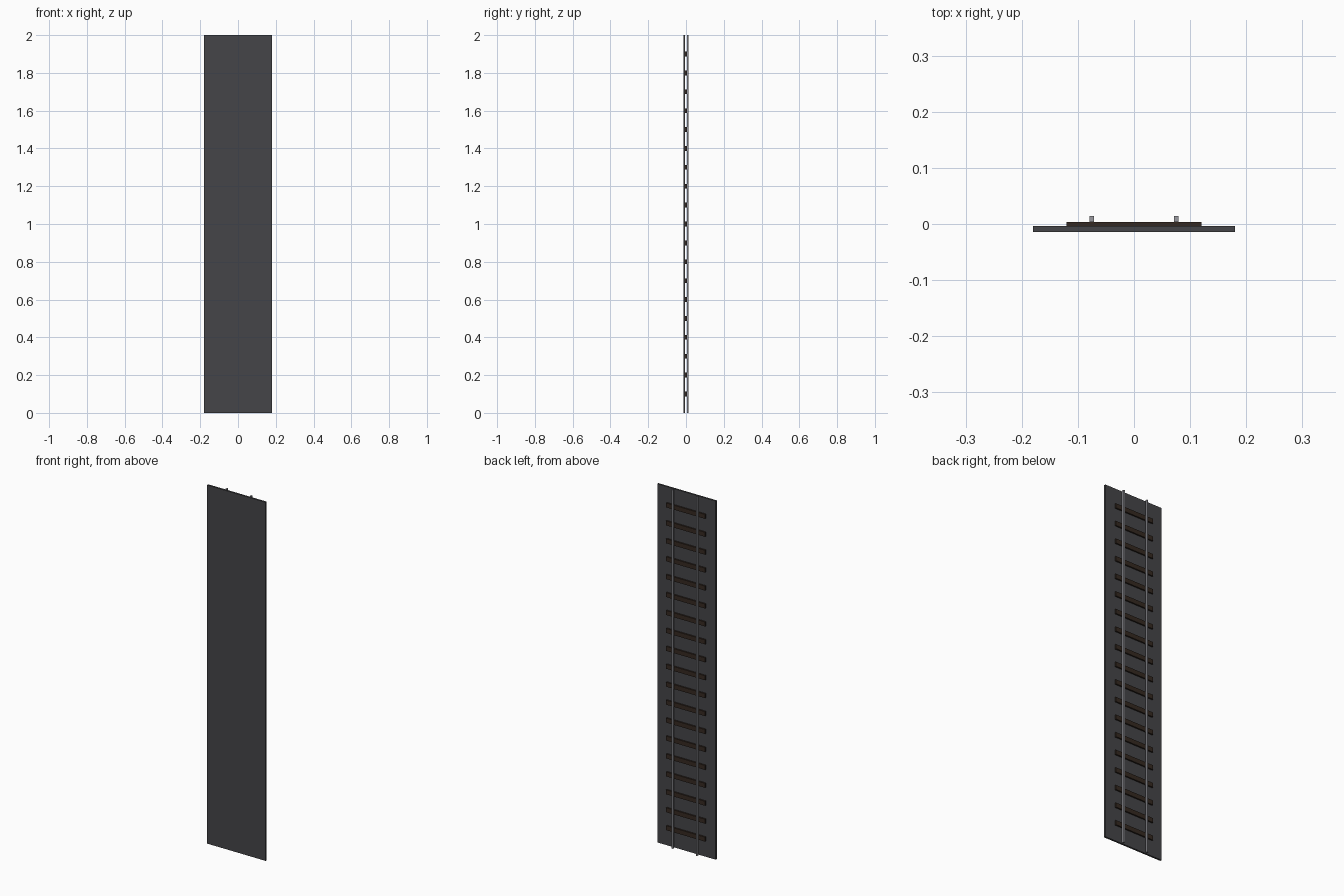
import bpy

if "Cube" in bpy.data.objects:
    bpy.data.objects.remove(bpy.data.objects["Cube"])

LENGTH = 2.0


def material(name, color):
    m = bpy.data.materials.new(name)
    m.diffuse_color = (*color, 1)
    m.use_nodes = True
    m.node_tree.nodes["Principled BSDF"].inputs["Base Color"].default_value = m.diffuse_color
    return m


def box(name, x, y, z, mat):
    """Box from (min, max) ranges on each axis."""
    bpy.ops.mesh.primitive_cube_add(size=1)
    ob = bpy.context.object
    ob.name = name
    ob.location = [(a + b) / 2 for a, b in (x, y, z)]
    ob.scale = [b - a for a, b in (x, y, z)]
    bpy.ops.object.transform_apply(location=False, rotation=False, scale=True)
    ob.data.materials.append(mat)
    return ob


ballast = material("ballast_grey", (0.06, 0.06, 0.065))
wood = material("dark_wood", (0.035, 0.022, 0.015))
steel = material("steel", (0.32, 0.32, 0.35))

# Track bed
box("track_bed", (-0.18, 0.18), (-0.014, -0.004), (0, LENGTH), ballast)

# Sleepers, evenly spaced along the track
for i in range(1, 20):
    z = i * 0.1
    box(f"sleeper_{i:02d}", (-0.12, 0.12), (-0.004, 0.004),
        (z - 0.0125, z + 0.0125), wood)

# Pair of rails resting on the sleepers
for side, x in (("left", -0.075), ("right", 0.075)):
    box(f"rail_{side}", (x - 0.004, x + 0.004), (0.004, 0.014), (0, LENGTH), steel)
